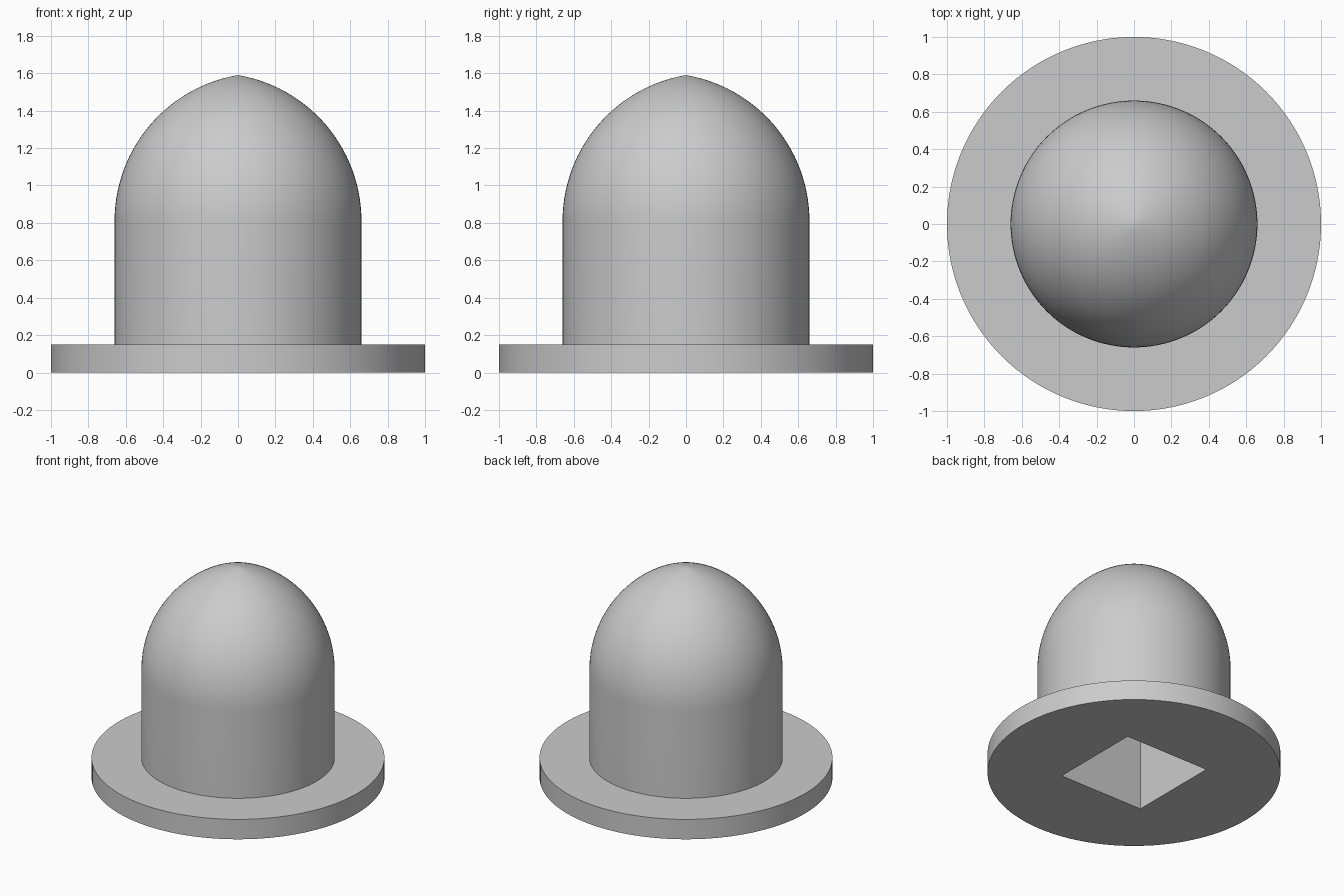
import bpy, bmesh, math

if "Cube" in bpy.data.objects:
    bpy.data.objects.remove(bpy.data.objects["Cube"], do_unlink=True)

FLANGE_R, FLANGE_H = 1.0, 0.15
BODY_R, SHOULDER_Z, TIP_Z = 0.66, 0.81, 1.59
SOCKET_SIDE, SOCKET_DEPTH = 0.70, 0.85
SEGMENTS = 128

grey = bpy.data.materials.new("plain grey")
grey.use_nodes = True
grey.diffuse_color = (0.6, 0.6, 0.6, 1)
grey.node_tree.nodes["Principled BSDF"].inputs["Base Color"].default_value = (0.6, 0.6, 0.6, 1)


def make_object(name, bm):
    mesh = bpy.data.meshes.new(name)
    bm.to_mesh(mesh)
    bm.free()
    obj = bpy.data.objects.new(name, mesh)
    bpy.context.collection.objects.link(obj)
    mesh.materials.append(grey)
    return obj


def ogive(steps):
    """Arc that leaves the cylinder tangentially and ends in a blunt point."""
    height = TIP_Z - SHOULDER_Z
    radius = (BODY_R ** 2 + height ** 2) / (2 * BODY_R)
    end = math.asin(height / radius)
    for i in range(steps + 1):
        a = end * i / steps
        yield max(0, BODY_R - radius + radius * math.cos(a)), SHOULDER_Z + radius * math.sin(a)


# Flange, cylinder and pointed dome as one revolved profile
profile = [(0, 0), (FLANGE_R, 0), (FLANGE_R, FLANGE_H), (BODY_R, FLANGE_H), *ogive(28)]
bm = bmesh.new()
verts = [bm.verts.new((r, 0, z)) for r, z in profile]
edges = [bm.edges.new(pair) for pair in zip(verts, verts[1:])]
bmesh.ops.spin(bm, geom=verts + edges, cent=(0, 0, 0), axis=(0, 0, 1),
               angle=2 * math.pi, steps=SEGMENTS, use_duplicate=False)
bmesh.ops.remove_doubles(bm, verts=bm.verts, dist=0.0005)
bmesh.ops.recalc_face_normals(bm, faces=bm.faces)
body = make_object("flanged_dome_cap", bm)

# Square socket in the underside
bm = bmesh.new()
bmesh.ops.create_cube(bm, size=1)
bmesh.ops.scale(bm, verts=bm.verts, vec=(SOCKET_SIDE, SOCKET_SIDE, 2 * SOCKET_DEPTH))
cutter = make_object("socket_cutter", bm)
cutter.hide_render = True
cutter.display_type = 'WIRE'

cut = body.modifiers.new("square_socket", 'BOOLEAN')
cut.operation = 'DIFFERENCE'
cut.solver = 'EXACT'
cut.object = cutter

# Apply the cut, then shade the curved faces smooth
bpy.ops.object.select_all(action='DESELECT')
body.select_set(True)
bpy.context.view_layer.objects.active = body
bpy.ops.object.modifier_apply(modifier=cut.name)
bpy.data.objects.remove(cutter, do_unlink=True)
bpy.ops.object.shade_smooth_by_angle(angle=math.radians(30))
